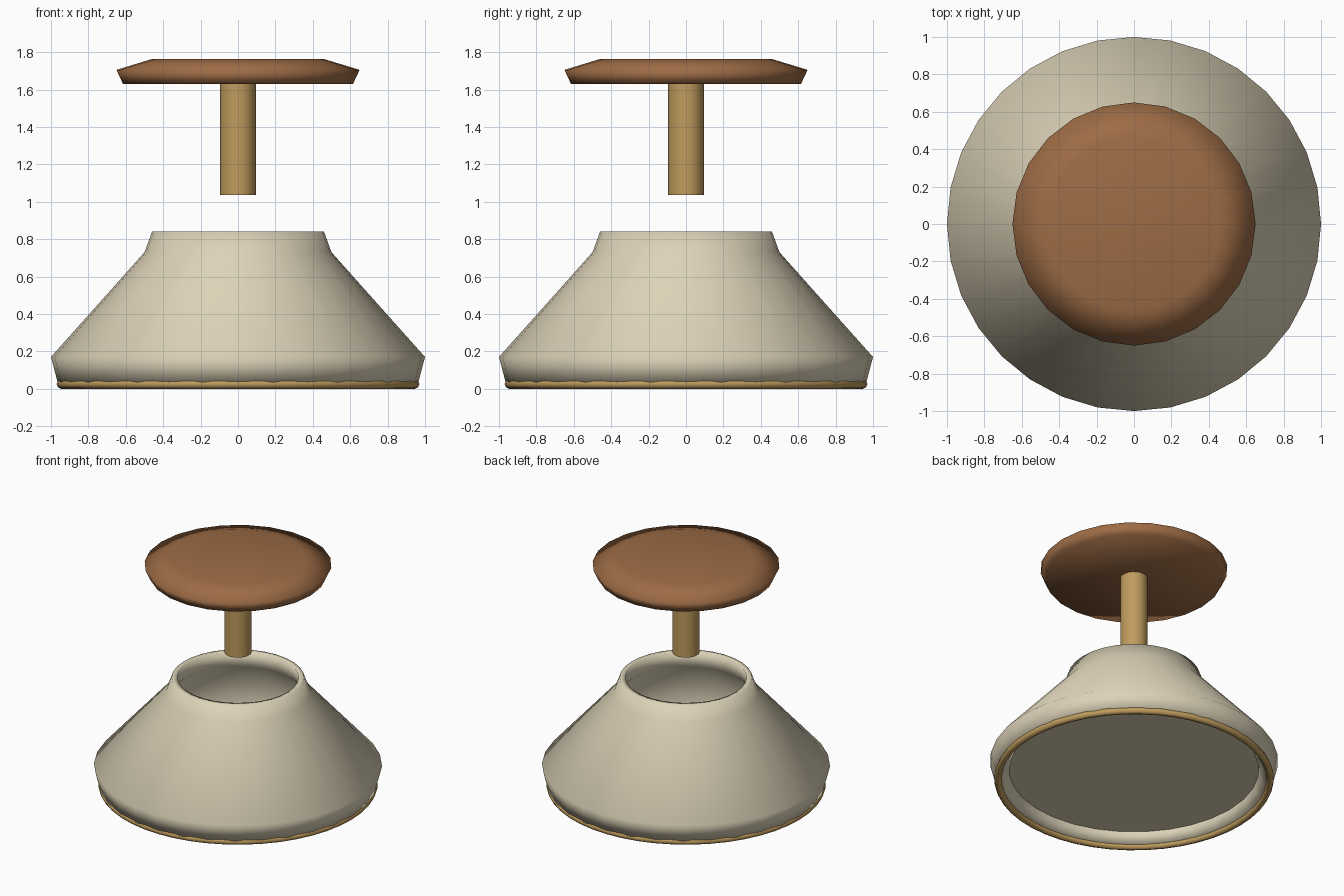
import bpy, bmesh
from math import cos, sin, pi

if "Cube" in bpy.data.objects:
    bpy.data.objects.remove(bpy.data.objects["Cube"])


def material(name, rgb):
    m = bpy.data.materials.new(name)
    m.diffuse_color = (*rgb, 1)
    m.use_nodes = True
    m.node_tree.nodes["Principled BSDF"].inputs["Base Color"].default_value = m.diffuse_color
    return m


def lathe(name, profile, sides, mat, closed=False, angle=None):
    """Spin an (r, z) profile round z; points with r = 0 become poles."""
    bm = bmesh.new()
    rings = []
    for r, z in profile:
        if r == 0:
            rings.append([bm.verts.new((0, 0, z))] * sides)
        else:
            rings.append([bm.verts.new((r * cos(2 * pi * i / sides),
                                        r * sin(2 * pi * i / sides), z))
                          for i in range(sides)])
    pairs = list(zip(rings, rings[1:]))
    if closed:
        pairs.append((rings[-1], rings[0]))
    for a, b in pairs:
        for i in range(sides):
            j = (i + 1) % sides
            bm.faces.new(list(dict.fromkeys((a[i], a[j], b[j], b[i]))))
    bmesh.ops.recalc_face_normals(bm, faces=bm.faces)
    for f in bm.faces:
        f.smooth = True
    mesh = bpy.data.meshes.new(name)
    bm.to_mesh(mesh)
    bm.free()
    mesh.materials.append(mat)
    ob = bpy.data.objects.new(name, mesh)
    bpy.context.collection.objects.link(ob)
    if angle:
        bpy.ops.object.select_all(action='DESELECT')
        ob.select_set(True)
        bpy.context.view_layer.objects.active = ob
        bpy.ops.object.shade_smooth_by_angle(angle=angle)
    return ob


cream = material("cream", (0.72, 0.65, 0.48))
ochre = material("ochre", (0.52, 0.33, 0.11))
brown = material("brown", (0.34, 0.15, 0.06))

# Hollow vessel wall with thick rim and recessed foot
lathe("vessel_wall",
      [(0.867, 0.10), (0.92, 0.03), (0.963, 0.03), (1.0, 0.17), (0.5, 0.73),
       (0.46, 0.84), (0.42, 0.84), (0.455, 0.71), (0.945, 0.165), (0.90, 0.14)],
      32, cream, closed=True)

# Vessel floor
lathe("vessel_floor", [(0, 0.10), (0.868, 0.10), (0.905, 0.14), (0, 0.14)],
      32, cream, angle=pi / 6)

# Rounded foot ring
lathe("foot_ring",
      [(0.945 + 0.025 * cos(k * pi / 4), 0.025 + 0.025 * sin(k * pi / 4))
       for k in range(8)], 48, ochre, closed=True)

# Raised lid with bevelled edge
lathe("lid", [(0, 1.63), (0.615, 1.63), (0.65, 1.705), (0.46, 1.763), (0, 1.763)],
      24, brown)

# Stem hanging under the lid
lathe("lid_stem", [(0, 1.035), (0.095, 1.035), (0.095, 1.65), (0, 1.65)],
      24, ochre, angle=pi / 6)
